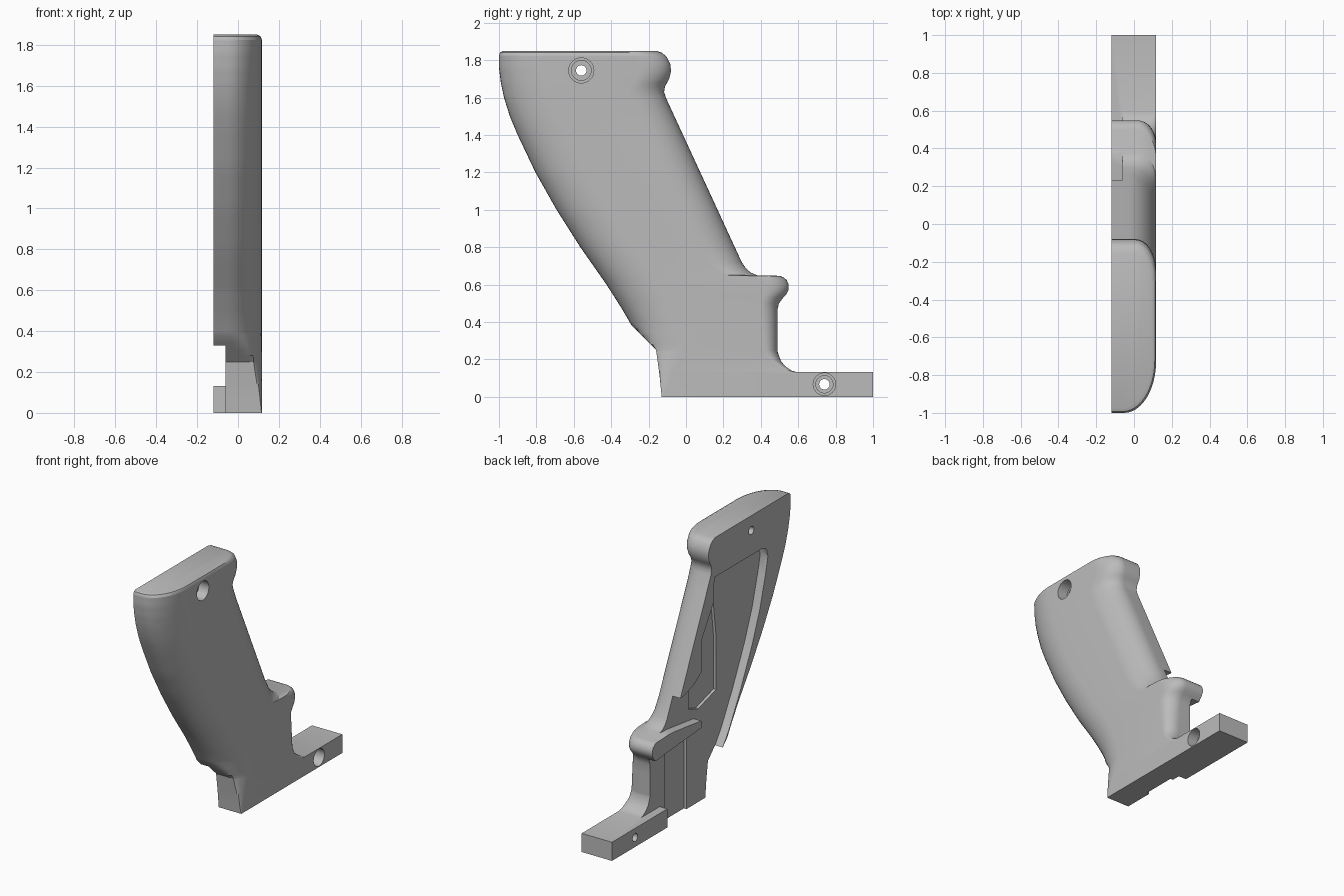
import bpy, bmesh, math

if "Cube" in bpy.data.objects:
    bpy.data.objects.remove(bpy.data.objects["Cube"])

INNER, OUTER = -0.12, 0.117

grey = bpy.data.materials.new("plain_grey")
grey.use_nodes = True
grey.diffuse_color = (0.5, 0.5, 0.5, 1)
grey.node_tree.nodes["Principled BSDF"].inputs["Base Color"].default_value = (0.5, 0.5, 0.5, 1)


def make_object(name, bm):
    bmesh.ops.recalc_face_normals(bm, faces=bm.faces)
    mesh = bpy.data.meshes.new(name)
    bm.to_mesh(mesh)
    bm.free()
    mesh.materials.append(grey)
    ob = bpy.data.objects.new(name, mesh)
    bpy.context.collection.objects.link(ob)
    return ob


def prism(name, outline, x0, x1):
    """Side outline (y, z) extruded along x."""
    bm = bmesh.new()
    a = [bm.verts.new((x0, y, z)) for y, z in outline]
    b = [bm.verts.new((x1, y, z)) for y, z in outline]
    bm.faces.new(a)
    bm.faces.new(b[::-1])
    for i in range(len(a)):
        j = (i + 1) % len(a)
        bm.faces.new((a[i], b[i], b[j], a[j]))
    return make_object(name, bm)


def disc(y, z, r, n=32):
    return [(y + r * math.cos(2 * math.pi * i / n),
             z + r * math.sin(2 * math.pi * i / n)) for i in range(n)]


def combine(target, tool, operation):
    tool.hide_render = True
    mod = target.modifiers.new(operation.lower(), 'BOOLEAN')
    mod.object, mod.operation, mod.solver = tool, operation, 'EXACT'
    bpy.context.view_layer.objects.active = target
    bpy.ops.object.modifier_apply(modifier=mod.name)
    bpy.data.objects.remove(tool)


def lerp(table, z):
    if z <= table[0][0]:
        return table[0][1]
    for (z0, v0), (z1, v1) in zip(table, table[1:]):
        if z <= z1:
            return v0 + (v1 - v0) * (z - z0) / (z1 - z0)
    return table[-1][1]


# Grip profile tables: (height, value)
front = [(0, -.14), (.25, -.23), (.38, -.29), (.47, -.342), (.6, -.425), (.8, -.565), (1, -.692),
         (1.2, -.805), (1.4, -.9), (1.5, -.942), (1.6, -.973), (1.68, -.99), (1.76, -1),
         (1.825, -1), (1.842, -.993), (1.85, -.975)]
back = [(0, .6), (.13, .6), (.14, .565), (.16, .535), (.19, .508), (.24, .49), (.47, .49),
        (.5, .497), (.53, .52), (.55, .538), (.575, .549), (.6, .549), (.625, .538), (.64, .52),
        (.647, .5), (.65, .38), (.665, .345), (.69, .318), (.72, .298), (1.6, -.108),
        (1.63, -.117), (1.66, -.112), (1.7, -.09), (1.74, -.08), (1.78, -.084),
        (1.82, -.105), (1.84, -.13), (1.85, -.16)]
cut_line = [(0, -.13), (.12, -.142), (.25, -.16), (.38, -.29), (.4, -2)]
front_rx = [(0, .01), (.25, .14), (.4, .17)]
front_ry = [(0, .01), (.25, .22), (.5, .28), (1.6, .3), (1.85, .27)]
back_rx = [(0, .005), (.13, .01), (.2, .08), (.5, .1), (.65, .1), (.75, .15), (1.55, .15), (1.75, .11)]
back_ry = [(0, .005), (.13, .01), (.2, .06), (.47, .09), (.6, .13), (.75, .2), (1.55, .2), (1.75, .17)]
edge = [(1.825, OUTER), (1.842, OUTER - .007), (1.85, OUTER - .022)]

# Grip: half shell lofted from horizontal sections
levels = sorted({z for t in (front, back, edge) for z, _ in t}
                | {.06, .12, .28, .31, .34, .4} | {.85 + .1 * i for i in range(7)})
bm = bmesh.new()
rings = []
STEPS = 12
for z in levels:
    yf, yb, xo = lerp(front, z), lerp(back, z), lerp(edge, z)
    fx, fy, bx, by = (lerp(t, z) for t in (front_rx, front_ry, back_rx, back_ry))
    section = [(INNER, yf)]
    for i in range(STEPS + 1):
        a = math.pi / 2 * i / STEPS
        section.append((xo - fx + fx * math.sin(a), yf + fy - fy * math.cos(a)))
    for i in range(STEPS + 1):
        a = math.pi / 2 * i / STEPS
        section.append((xo - bx + bx * math.cos(a), yb - by + by * math.sin(a)))
    section.append((INNER, yb))
    limit = lerp(cut_line, z)
    rings.append([bm.verts.new((x, max(y, limit), z)) for x, y in section])
for low, high in zip(rings, rings[1:]):
    for i in range(len(low)):
        j = (i + 1) % len(low)
        bm.faces.new((low[i], low[j], high[j], high[i]))
bm.faces.new(rings[0])
bm.faces.new(rings[-1])
grip = make_object("grip_shell", bm)

# Inner cavity, open at the bottom and at the back notch
cavity = [(-.67, 1.57), (-.73, 1.55), (-.745, 1.49), (-.72, 1.38), (-.655, 1.15), (-.57, .935),
          (-.44, .665), (-.31, .43), (-.24, .33), (-.3, .2), (-.3, -.1), (.7, -.1), (.7, .5),
          (.4, .53), (0, .56), (0, .61), (.3, .648), (.38, .652), (.6, .7), (.6, .84), (.2, .86),
          (.08, .9), (-.01, .96), (-.01, 1.19), (-.14, 1.4), (-.146, 1.57)]
combine(grip, prism("cavity_cutter", cavity, -.3, -.06), 'DIFFERENCE')

# Shallow pockets in the cavity floor
upper_pocket = [(-.22, 1.35), (-.25, 1.1), (-.25, .72), (-.05, .66), (.06, .7), (.06, .88),
                (-.03, .95), (-.03, 1.18), (-.15, 1.35)]
lower_pocket = [(.08, -.1), (.32, -.1), (.32, .5), (.08, .52)]
for outline in (upper_pocket, lower_pocket):
    combine(grip, prism("pocket_cutter", outline, -.1, -.04), 'DIFFERENCE')

# Rear mounting bar
bar = prism("mounting_bar", [(.38, 0), (1, 0), (1, .132), (.38, .132)], INNER, OUTER)
combine(grip, bar, 'UNION')

# Screw holes with counterbores
for y, z, r in ((-.56, 1.745, .067), (.74, .067, .06)):
    combine(grip, prism("counterbore_cutter", disc(y, z, r), .04, .3), 'DIFFERENCE')
    combine(grip, prism("seat_cutter", disc(y, z, r - .014), -.01, .1), 'DIFFERENCE')
    combine(grip, prism("hole_cutter", disc(y, z, .028), -.3, .3), 'DIFFERENCE')

# Smooth shading with sharp edges kept
bpy.ops.object.select_all(action='DESELECT')
grip.select_set(True)
bpy.context.view_layer.objects.active = grip
bpy.ops.object.shade_smooth_by_angle(angle=math.radians(28))
